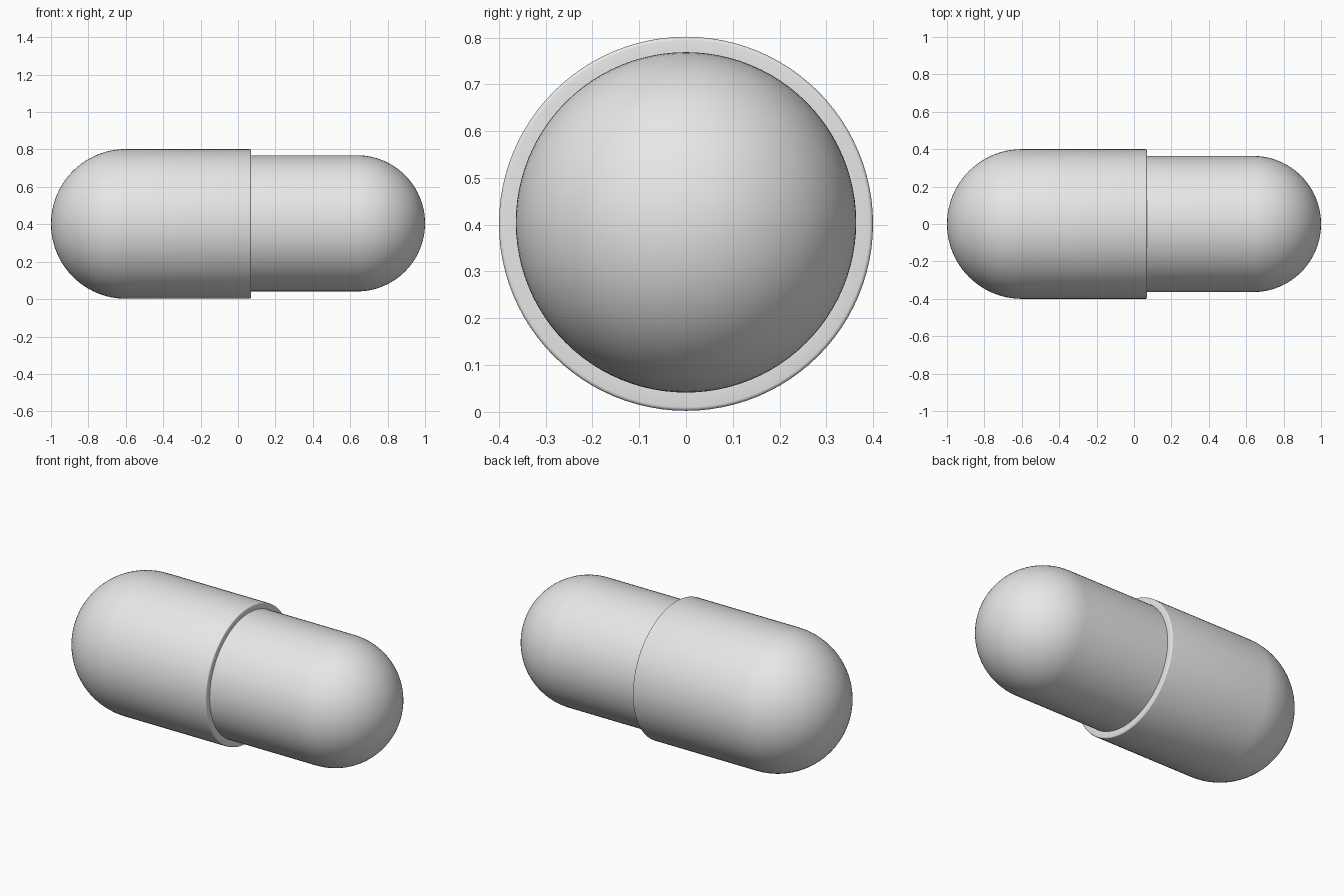
import bpy
import bmesh
from math import sin, cos, pi, radians

cube = bpy.data.objects.get("Cube")
if cube:
    bpy.data.objects.remove(cube, do_unlink=True)

grey = bpy.data.materials.new("light grey")
grey.use_nodes = True
colour = (0.8, 0.8, 0.8, 1)
grey.diffuse_color = colour
grey.node_tree.nodes["Principled BSDF"].inputs["Base Color"].default_value = colour

SEGMENTS = 96
DOME_STEPS = 24


def dome(tip, radius, direction):
    """Quarter-circle profile from the tip to the cylinder wall."""
    centre = tip - direction * radius
    return [(centre + direction * radius * cos(a), radius * sin(a))
            for a in (i * pi / 2 / DOME_STEPS for i in range(DOME_STEPS + 1))]


def lathe(name, profile, height):
    """Spin an (x, radius) profile around a lengthwise axis."""
    bm = bmesh.new()
    verts = [bm.verts.new((x, 0, r)) for x, r in profile]
    edges = [bm.edges.new(pair) for pair in zip(verts, verts[1:])]
    bmesh.ops.spin(bm, geom=verts + edges, cent=(0, 0, 0), axis=(1, 0, 0),
                   angle=2 * pi, steps=SEGMENTS, use_merge=True)
    bmesh.ops.remove_doubles(bm, verts=bm.verts, dist=0.0001)
    bmesh.ops.recalc_face_normals(bm, faces=bm.faces)
    mesh = bpy.data.meshes.new(name)
    bm.to_mesh(mesh)
    bm.free()
    mesh.materials.append(grey)
    obj = bpy.data.objects.new(name, mesh)
    obj.location.z = height
    bpy.context.collection.objects.link(obj)
    bpy.ops.object.select_all(action='DESELECT')
    obj.select_set(True)
    bpy.context.view_layer.objects.active = obj
    bpy.ops.object.shade_smooth_by_angle(angle=radians(35))
    return obj


# Wide half with a softened rim that turns in to the narrow half
rim = 0.07
bevel = 0.008
rim_curve = [(rim - bevel + bevel * sin(a), 0.4 - bevel + bevel * cos(a))
             for a in (i * pi / 8 for i in range(5))]
lathe("wide_shell", dome(-1, 0.4, -1) + rim_curve + [(rim, 0.36)], 0.402)

# Narrow half, tucked a little way inside the wide one
lathe("narrow_shell", dome(1, 0.364, 1) + [(0, 0.364)], 0.405)
